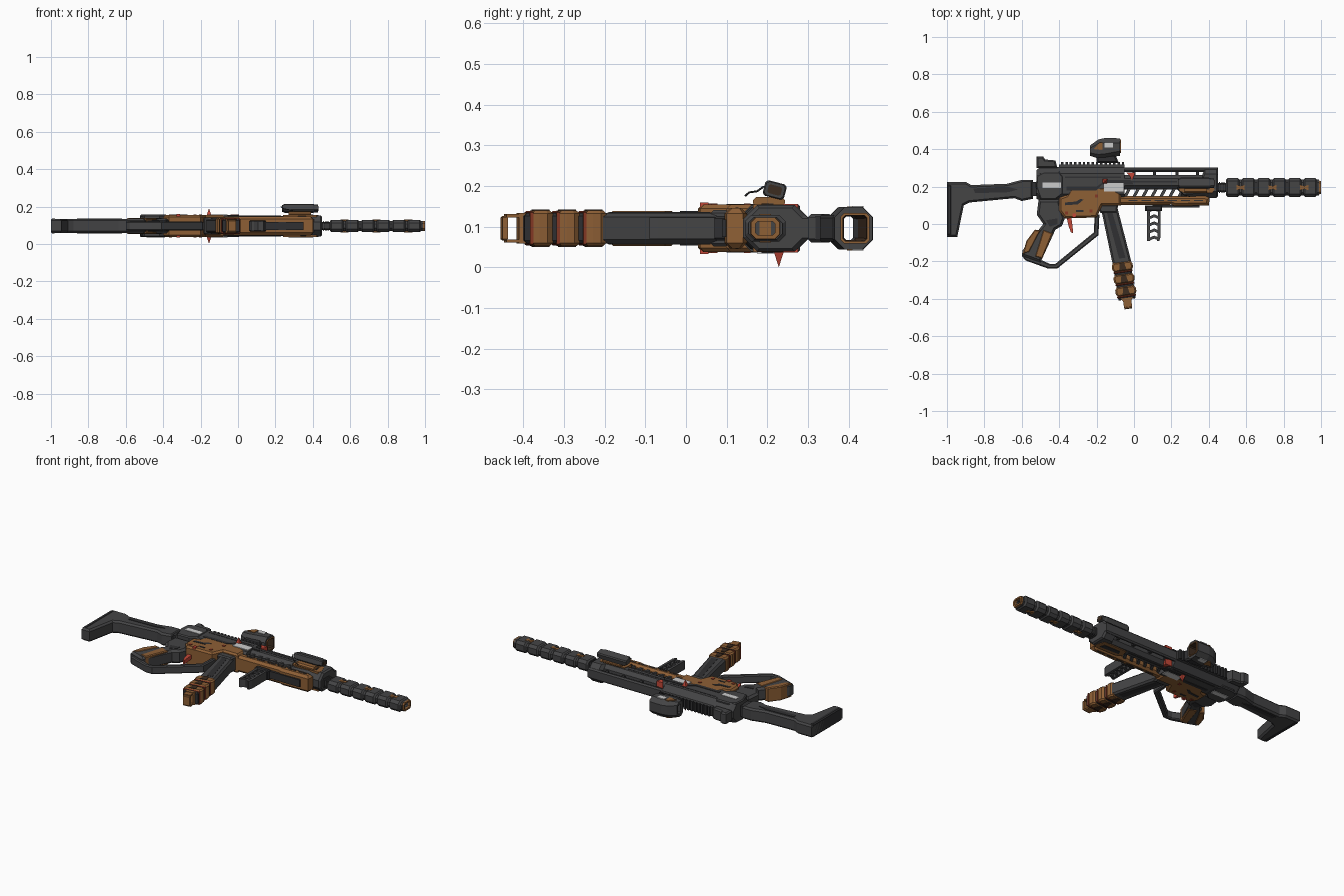
import bpy, bmesh, math
from mathutils import Vector

C = 0.096  # mid-plane of the prop, which lies on its side


def material(name, r, g, b):
    m = bpy.data.materials.new(name)
    m.diffuse_color = (r, g, b, 1)
    return m


GUN = material("gunmetal grey", 0.058, 0.058, 0.06)
DARK = material("dark grey", 0.03, 0.03, 0.032)
COP = material("copper brown", 0.27, 0.115, 0.036)
RED = material("signal red", 0.55, 0.065, 0.04)
TRIM = material("dark red trim", 0.24, 0.04, 0.018)
LIGHT = material("light grey", 0.6, 0.6, 0.6)
BROWN = material("dark brown", 0.045, 0.025, 0.014)


def finish(name, bm, mat):
    bmesh.ops.recalc_face_normals(bm, faces=bm.faces[:])
    me = bpy.data.meshes.new(name)
    bm.to_mesh(me)
    bm.free()
    me.materials.append(mat)
    ob = bpy.data.objects.new(name, me)
    bpy.context.collection.objects.link(ob)
    return ob


def prism(name, pts, h, mat, ch=0.0, zc=C):
    """Side profile extruded through the thickness, chamfered on both rims."""
    bm = bmesh.new()
    lo = bm.faces.new([bm.verts.new((x, y, zc - h)) for x, y in pts])
    ext = bmesh.ops.extrude_face_region(bm, geom=[lo], use_keep_orig=True)["geom"]
    for v in ext:
        if isinstance(v, bmesh.types.BMVert):
            v.co.z = zc + h
    if ch:
        rim = [e for e in bm.edges if abs(e.verts[0].co.z - e.verts[1].co.z) < 1e-6]
        bmesh.ops.bevel(bm, geom=rim, offset=ch, segments=1, affect='EDGES')
    return finish(name, bm, mat)


def box(name, x0, x1, y0, y1, h, mat, ch=0.0, zc=C):
    return prism(name, [(x0, y0), (x1, y0), (x1, y1), (x0, y1)], h, mat, ch, zc)


def octo(x, y0, y1, hz, c, zc=C, tilt=0.0):
    """Eight-sided ring across the length."""
    hy, yc = (y1 - y0) / 2, (y0 + y1) / 2
    q = [(hy, hz - c), (hy - c, hz), (c - hy, hz), (-hy, hz - c),
         (-hy, c - hz), (c - hy, -hz), (hy - c, -hz), (hy, c - hz)]
    s, k = math.sin(tilt), math.cos(tilt)
    return [(x, yc + a * k - b * s, zc + a * s + b * k) for a, b in q]


def loft(name, rings, mat, closed=False):
    bm = bmesh.new()
    rv = [[bm.verts.new(p) for p in r] for r in rings]
    n = len(rv[0])
    for i in range(len(rv) if closed else len(rv) - 1):
        a, b = rv[i], rv[(i + 1) % len(rv)]
        for j in range(n):
            bm.faces.new((a[j], a[(j + 1) % n], b[(j + 1) % n], b[j]))
    if not closed:
        bm.faces.new(rv[0])
        bm.faces.new(rv[-1])
    return finish(name, bm, mat)


# Shoulder stock
prism("stock", [(-1, .225), (-.9, .225), (-.87, .208), (-.68, .215), (-.6, .236), (-.54, .236),
                (-.54, .135), (-.6, .123), (-.64, .138), (-.88, .115), (-.91, .1), (-.945, -.07),
                (-1, -.07)], .038, GUN, .01)
prism("stock_side_panel", [(-.86, .19), (-.68, .2), (-.62, .185), (-.67, .17), (-.85, .165)], .041, DARK)
box("stock_butt_pad", -1, -.975, -.06, .21, .04, DARK, .006)
box("stock_tube", -.56, -.5, .15, .225, .033, DARK)

# Receiver
loft("receiver", [octo(-.52, .135, .29, .048, .03), octo(-.5, .125, .305, .057, .035),
                  octo(-.05, .125, .305, .057, .035)], GUN)
prism("receiver_rear_block", [(-.525, .2), (-.52, .26), (-.48, .28), (-.4, .28), (-.38, .255),
                              (-.38, .16), (-.42, .13), (-.5, .13)], .06, GUN, .006)
box("receiver_groove", -.37, -.07, .245, .253, .0585, DARK)
box("rear_light_panel", -.49, -.39, .192, .222, .0625, LIGHT)
box("ejection_panel", -.16, -.055, .175, .218, .0615, LIGHT)
prism("rear_sight", [(-.52, .3), (-.52, .36), (-.485, .36), (-.475, .345), (-.42, .34), (-.41, .3)],
      .035, GUN, .008)
prism("receiver_brace", [(-.36, .2), (-.2, .2), (-.15, .235), (-.02, .235), (.0, .21), (-.17, .21),
                         (-.2, .18), (-.36, .18)], .0595, DARK)

# Top rail with teeth
box("top_rail", -.4, -.05, .3, .318, .026, GUN)
for i in range(15):
    x = -.39 + i * .0232
    box(f"rail_tooth_{i}", x, x + .013, .317, .331, .029, DARK)

# Handguard with open slots above and below
loft("handguard", [octo(-.05, .185, .262, .054, .02), octo(.4, .185, .262, .054, .02)], GUN)
box("handguard_stripe", -.03, .23, .222, .23, .0555, DARK)
box("handguard_top_bar", -.06, .45, .278, .302, .032, GUN, .008)
for i, x in enumerate((.0, .11, .23, .34)):
    box(f"top_bar_post_{i}", x - .008, x + .008, .255, .285, .028, DARK)
for i in range(7):
    x = -.06 + i * .048
    prism(f"handguard_rib_{i}", [(x, .14), (x + .018, .14), (x + .045, .19), (x + .027, .19)], .04, GUN)
loft("handguard_front", [octo(.25, .145, .2, .05, .012), octo(.36, .145, .25, .053, .02),
                         octo(.38, .14, .302, .057, .035), octo(.44, .14, .302, .057, .035),
                         octo(.45, .15, .29, .05, .03)], GUN)
prism("handguard_copper_panel", [(.24, .18), (.27, .165), (.42, .165), (.43, .185), (.41, .24), (.25, .235)],
      .0585, COP)
prism("handguard_panel_inset", [(.27, .19), (.4, .185), (.39, .215), (.28, .215)], .0605, DARK)

# Lower copper rail
prism("lower_rail", [(-.12, .1), (.2, .103), (.22, .095), (.4, .1), (.405, .14), (.38, .15), (-.1, .15)],
      .05, COP, .014)
for i in range(6):
    box(f"lower_rail_groove_{i}", -.03 + i * .07, .02 + i * .07, .122, .129, .0515, DARK)
box("lower_rail_strip", .1, .35, .088, .102, .022, DARK)

# Lower receiver
prism("lower_receiver", [(-.4, .14), (-.36, .155), (-.34, .19), (-.13, .2), (-.07, .165), (-.07, .1),
                         (-.17, .1), (-.2, .035), (-.37, .03), (-.4, .07)], .058, COP, .01)
prism("magazine_well", [(-.2, .105), (-.085, .105), (-.09, .06), (-.18, .06)], .045, GUN, .008)
prism("lower_slot", [(-.37, .1), (-.3, .105), (-.27, .13), (-.285, .135), (-.31, .12), (-.37, .115)], .06, DARK)
box("lower_slot_short", -.31, -.27, .065, .075, .06, DARK)
for i, (x, y) in enumerate(((-.36, .06), (-.23, .07), (-.2, .15))):
    box(f"lower_pin_{i}", x - .008, x + .008, y - .008, y + .008, .061, TRIM)

# Red controls on both sides
for s, tip in ((-1, 0.0), (1, .19)):
    bm = bmesh.new()
    base = [bm.verts.new((-.155 + dx, .228 + dy, C + s * .052))
            for dx, dy in ((-.014, -.014), (.014, -.014), (.014, .014), (-.014, .014))]
    t = bm.verts.new((-.155, .228, tip))
    bm.faces.new(base)
    for i in range(4):
        bm.faces.new((base[i], base[(i + 1) % 4], t))
    finish("control_spike_" + ("low" if s < 0 else "high"), bm, RED)
prism("selector", [(-.04, .275), (.005, .275), (.0, .255), (-.012, .235), (-.022, .255)], .06, RED)
prism("trigger", [(-.36, .035), (-.335, .035), (-.33, .0), (-.325, -.05), (-.337, -.045), (-.35, -.01)],
      .012, RED)
box("trigger_side_pin", -.33, -.31, .035, .055, .063, RED)

# Grip and hand guard loop
prism("grip", [(-.51, .13), (-.4, .13), (-.37, .03), (-.385, -.01), (-.42, -.03), (-.5, -.205), (-.6, -.17),
               (-.595, -.14), (-.485, .0), (-.52, .05)], .04, GUN, .012)
prism("grip_rear_panel", [(-.575, -.09), (-.53, -.03), (-.5, -.035), (-.56, -.15), (-.595, -.16)], .043, COP, .005)
prism("grip_front_panel", [(-.485, -.03), (-.435, -.05), (-.49, -.185), (-.53, -.175)], .043, COP, .005)
prism("grip_top_panel", [(-.47, .02), (-.41, .03), (-.41, .0), (-.45, -.015)], .042, DARK)
prism("guard_loop", [(-.6, -.17), (-.58, -.195), (-.46, -.238), (-.41, -.238), (-.19, -.06), (-.185, .05),
                     (-.21, .05), (-.215, -.045), (-.42, -.213), (-.45, -.213), (-.57, -.16)],
      .024, GUN, .006)

# Magazine
prism("magazine", [(-.18, .1), (-.092, .1), (-.012, -.21), (-.113, -.22)], .038, GUN, .01)
prism("magazine_panel", [(-.145, .06), (-.115, .06), (-.045, -.18), (-.08, -.185)], .0395, DARK)
A, D = Vector((-.066, -.2)), Vector((.14, -.99)).normalized()
N = Vector((-D.y, D.x))


def band(name, ts, h, mat, ch=0.0, zc=C):
    """Profile given as (distance along, half width) pairs, about the magazine axis."""
    side = [A + D * t + N * w for t, w in ts] + [A + D * t - N * w for t, w in reversed(ts)]
    return prism(name, [tuple(p) for p in side], h, mat, ch, zc)


band("magazine_foot", [(0, .048), (.205, .046)], .038, DARK, .008)
for i in range(3):
    t = .002 + i * .066
    band(f"foot_band_{i}", [(t, .045), (t + .015, .056), (t + .035, .056), (t + .052, .046)], .044, COP, .008)
    band(f"foot_band_trim_{i}", [(t + .05, .051), (t + .058, .051)], .0425, TRIM, .004)
    band(f"foot_center_{i}", [(t + .005, .012), (t + .045, .02)], .0465, BROWN)
band("foot_cap", [(.195, .034), (.215, .022)], .038, COP)
for s in (-1, 1):
    band(f"pull_loop_side_{s}", [(.2, .022), (.246, .022)], .004, COP, 0, C + s * .031)
band("pull_loop_end", [(.243, .022), (.256, .02)], .03, COP, .004)

# Skeleton foregrip
box("foregrip_clamp", .06, .15, .07, .1, .03, DARK, .006)
box("foregrip_rear_bar", .07, .085, -.09, .08, .026, GUN)
prism("foregrip_front_bar", [(.13, .08), (.142, .08), (.142, -.07), (.135, -.09), (.124, -.09)], .026, GUN)
for i in range(5):
    y = -.09 + i * .038
    prism(f"foregrip_rib_{i}", [(.08, y), (.108, y + .012), (.135, y), (.135, y + .016),
                                (.108, y + .028), (.08, y + .016)], .024, GUN)

# Optic: hollow eight-sided hood
loft("optic_hood", [octo(-.235, .365, .42, .045, .015), octo(-.19, .35, .452, .05, .022),
                    octo(-.155, .35, .46, .052, .025), octo(-.075, .365, .458, .052, .025),
                    octo(-.075, .386, .445, .032, .006), octo(-.235, .386, .41, .03, .006)], GUN, True)
loft("optic_lining", [octo(-.072, .38, .45, .036, .008), octo(-.072, .386, .444, .031, .006),
                      octo(-.2, .388, .418, .029, .006), octo(-.2, .387, .419, .0295, .006)], BROWN, True)
loft("optic_front_trim", [octo(-.082, .38, .451, .037, .008), octo(-.07, .38, .451, .037, .008),
                          octo(-.07, .385, .446, .032, .006), octo(-.082, .385, .446, .032, .006)], COP, True)
for s in (-1, 1):
    zc = C + s * .052
    box(f"optic_light_panel_{s}", -.158, -.112, .408, .436, .003, LIGHT, 0, zc)
    prism(f"optic_side_trim_{s}", [(-.215, .4), (-.185, .435), (-.168, .435), (-.168, .395)], .003, COP, 0, zc - s * .001)
prism("optic_mount", [(-.2, .325), (-.08, .325), (-.1, .37), (-.2, .37)], .033, DARK, .008)

# Barrel neck and segmented suppressor
BY = .195
loft("barrel", [octo(.44, BY - .025, BY + .025, .022, .008), octo(.51, BY - .025, BY + .025, .022, .008)], DARK)
for i in range(3):
    box(f"neck_ring_{i}", .455 + i * .012, .461 + i * .012, BY - .03, BY + .03, .026, GUN, .005)
rings = []
for i in range(6):
    x = .492 + i * .083
    for dx, hy, hz in ((0, .042, .027), (.008, .05, .033), (.064, .05, .033), (.072, .042, .027)):
        rings.append(octo(x + dx, BY - hy, BY + hy, hz, .016))
rings += [octo(.99, BY - .042, BY + .042, .027, .014), octo(.99, BY - .025, BY + .025, .018, .006),
          octo(.93, BY - .025, BY + .025, .018, .006)]
loft("suppressor", rings, GUN)
for i, x in enumerate((.57, .74, .91)):
    prism(f"suppressor_mark_{i}", [(x - .022, BY - .014), (x, BY - .006), (x + .022, BY - .014),
                                   (x + .022, BY + .014), (x, BY + .006), (x - .022, BY + .014)], .0345, COP)
loft("muzzle_ring", [octo(.985, BY - .037, BY + .037, .027, .012), octo(1, BY - .035, BY + .035, .026, .012),
                     octo(1, BY - .024, BY + .024, .017, .006), octo(.985, BY - .024, BY + .024, .017, .006)],
     COP, True)

# Side-mounted light unit with cable
TL = -.25
loft("light_unit", [octo(x, .218 - r, .218 + r, r * .72, .006, .19, TL)
                    for x, r in ((.235, .02), (.25, .027), (.4, .027), (.41, .024), (.427, .024))], GUN)
loft("light_unit_lens", [octo(x, .201, .235, .011, .004, .19, TL) for x in (.426, .43)], BROWN)
loft("light_unit_mount", [octo(x, .165, .243, .012, .008, .161) for x in (.27, .39)], COP)
cu = bpy.data.curves.new("light_cable", 'CURVE')
cu.dimensions = '3D'
cu.bevel_depth, cu.bevel_resolution = .0025, 1
sp = cu.splines.new('POLY')
path = [(.3, .146, .176), (.27, .155, .184), (.245, .175, .187), (.23, .19, .198), (.245, .21, .198)]
sp.points.add(len(path) - 1)
for p, co in zip(sp.points, path):
    p.co = (*co, 1)
cu.materials.append(DARK)
bpy.context.collection.objects.link(bpy.data.objects.new("light_cable", cu))
